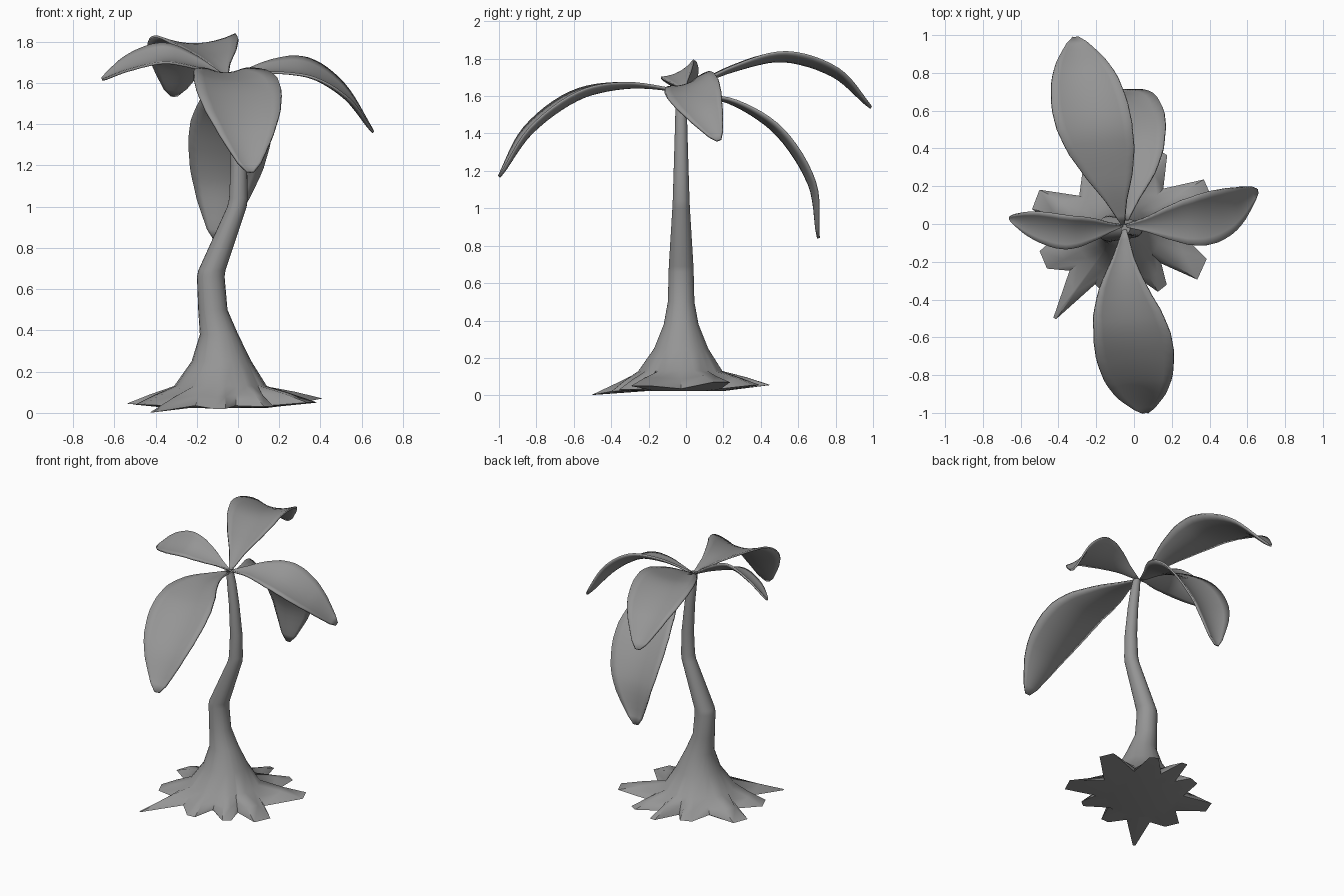
import bpy, bmesh, math
from mathutils import Vector

if "Cube" in bpy.data.objects:
    bpy.data.objects.remove(bpy.data.objects["Cube"])

grey = bpy.data.materials.new("plain_grey")
grey.diffuse_color = (0.3, 0.3, 0.3, 1)
grey.use_nodes = True
grey.node_tree.nodes["Principled BSDF"].inputs["Base Color"].default_value = grey.diffuse_color


def lerp_table(table, t):
    """Piecewise linear lookup in (position, value) pairs."""
    for (a, va), (b, vb) in zip(table, table[1:]):
        if t <= b:
            return va + (vb - va) * (t - a) / (b - a)
    return table[-1][1]


def spline(points, t):
    """Catmull-Rom curve through the points, t from 0 to 1."""
    p = [Vector(q) for q in points]
    p = [2 * p[0] - p[1]] + p + [2 * p[-1] - p[-2]]
    n = len(points) - 1
    i = min(int(t * n), n - 1)
    u = t * n - i
    a, b, c, d = p[i:i + 4]
    return 0.5 * (2 * b + (c - a) * u + (2 * a - 5 * b + 4 * c - d) * u * u
                  + (3 * b - a - 3 * c + d) * u ** 3)


def loft(name, rings, closed, angle):
    """Skin rows of points into one smooth-shaded object."""
    bm = bmesh.new()
    rows = [[bm.verts.new(p) for p in ring] for ring in rings]
    n = len(rows[0])
    for r0, r1 in zip(rows, rows[1:]):
        for i in range(n if closed else n - 1):
            j = (i + 1) % n
            bm.faces.new((r0[i], r0[j], r1[j], r1[i]))
    if closed:
        bm.faces.new(rows[0])
        bm.faces.new(rows[-1])
    bmesh.ops.recalc_face_normals(bm, faces=bm.faces)
    mesh = bpy.data.meshes.new(name)
    bm.to_mesh(mesh)
    bm.free()
    mesh.materials.append(grey)
    ob = bpy.data.objects.new(name, mesh)
    bpy.context.collection.objects.link(ob)
    bpy.ops.object.select_all(action='DESELECT')
    bpy.context.view_layer.objects.active = ob
    ob.select_set(True)
    bpy.ops.object.shade_smooth_by_angle(angle=math.radians(angle))
    return ob


# Root star: tip x, y, z and half width of the blunt end, anticlockwise
ROOTS = [(0.39, 0.19, 0.07, 0.05), (0.15, 0.38, 0.055, 0.03),
         (-0.05, 0.45, 0.055, 0.02), (-0.23, 0.33, 0.045, 0.04),
         (-0.52, 0.13, 0.045, 0.055), (-0.48, -0.19, 0.04, 0.05),
         (-0.42, -0.50, 0.002, 0.008), (-0.09, -0.40, 0.02, 0.03),
         (0.15, -0.34, 0.03, 0.03), (0.36, -0.24, 0.05, 0.06)]
HUB = Vector((-0.1, -0.03, 0))

outline = []
for k, (x, y, z, w) in enumerate(ROOTS):
    tip = Vector((x, y, z))
    out = Vector((x, y, 0)) - HUB
    side = Vector((-out.y, out.x, 0)).normalized() * w
    nxt = ROOTS[(k + 1) % len(ROOTS)]
    mid = (Vector((x, y, 0)) + Vector((nxt[0], nxt[1], 0))) / 2
    valley = HUB + (mid - HUB) * 0.69
    valley.z = 0.035
    outline += [tip - side, tip + side, valley]
angles = [math.atan2(p.y - HUB.y, p.x - HUB.x) for p in outline]


def circle(z, cx, cy, r):
    return [Vector((cx + r * math.cos(a), cy + r * math.sin(a), z)) for a in angles]


# Trunk: flat underside, roots, flare, then the kinked stem
flare = circle(0.13, -0.085, -0.03, 0.225)
rings = [circle(0.024, -0.1, -0.03, 0.24), outline,
         [o.lerp(f, 0.5) + Vector((0, 0, 0.004)) for o, f in zip(outline, flare)],
         flare]
STEM = [(0.25, -0.08, 0.145), (0.38, -0.092, 0.093), (0.50, -0.122, 0.071),
        (0.66, -0.132, 0.067), (0.69, -0.127, 0.066), (1.00, -0.005, 0.047),
        (1.04, 0.002, 0.045), (1.2, 0.004, 0.040), (1.4, -0.012, 0.034),
        (1.55, -0.032, 0.030), (1.63, -0.045, 0.024)]
rings += [circle(z, cx, -0.026, r) for z, cx, r in STEM]
loft("trunk", rings, True, 50)

# Fronds: spine points and half-width vector
FRONDS = {
    "front_frond": ([(-0.05, -0.03, 1.63), (-0.06, -0.33, 1.67), (-0.01, -0.6, 1.62),
                     (0.03, -0.85, 1.43), (0.06, -1.0, 1.17)], (0.205, 0.02, 0)),
    "right_frond": ([(-0.04, -0.01, 1.63), (0.17, 0.0, 1.68), (0.36, 0.02, 1.67),
                     (0.53, 0.08, 1.555), (0.655, 0.175, 1.365)], (-0.02, 0.135, 0.05)),
    "left_frond": ([(-0.06, -0.01, 1.63), (-0.2, -0.03, 1.70), (-0.36, -0.045, 1.745),
                    (-0.53, -0.01, 1.70), (-0.66, 0.03, 1.62)], (0, 0.09, 0.048)),
    "back_left_frond": ([(-0.06, 0.0, 1.63), (-0.13, 0.25, 1.76), (-0.21, 0.52, 1.83),
                         (-0.27, 0.8, 1.74), (-0.31, 0.99, 1.54)], (0.2, 0.02, 0.005)),
    "back_right_frond": ([(-0.04, 0.02, 1.61), (-0.01, 0.27, 1.575), (-0.03, 0.52, 1.42),
                          (-0.06, 0.69, 1.14), (-0.1, 0.71, 0.84)], (0.2, 0, 0)),
}
WIDTH = [(0, 0.05), (0.12, 0.27), (0.25, 0.6), (0.38, 0.87), (0.5, 0.99), (0.6, 1.0),
         (0.72, 0.87), (0.84, 0.62), (0.93, 0.36), (0.97, 0.24), (1, 0.08)]
STEPS, ACROSS, DIP = 24, 8, 0.22

for name, (spine, half) in FRONDS.items():
    half = Vector(half)
    rows, flip = [], 0
    for i in range(STEPS + 1):
        t = i / STEPS
        c = spline(spine, t)
        tangent = spline(spine, min(t + 0.01, 1)) - spline(spine, max(t - 0.01, 0))
        normal = half.cross(tangent).normalized()
        flip = flip or (1 if normal.z > 0 else -1)
        w = lerp_table(WIDTH, t)
        row = []
        for j in range(ACROSS + 1):
            v = 2 * j / ACROSS - 1
            sag = DIP * half.length * w * (1 - v * v)
            row.append(c + half * (w * v) - normal * (flip * sag))
        rows.append(row)
    frond = loft(name, rows, False, 50)
    solid = frond.modifiers.new("thickness", 'SOLIDIFY')
    solid.thickness = 0.012
    solid.offset = 0
